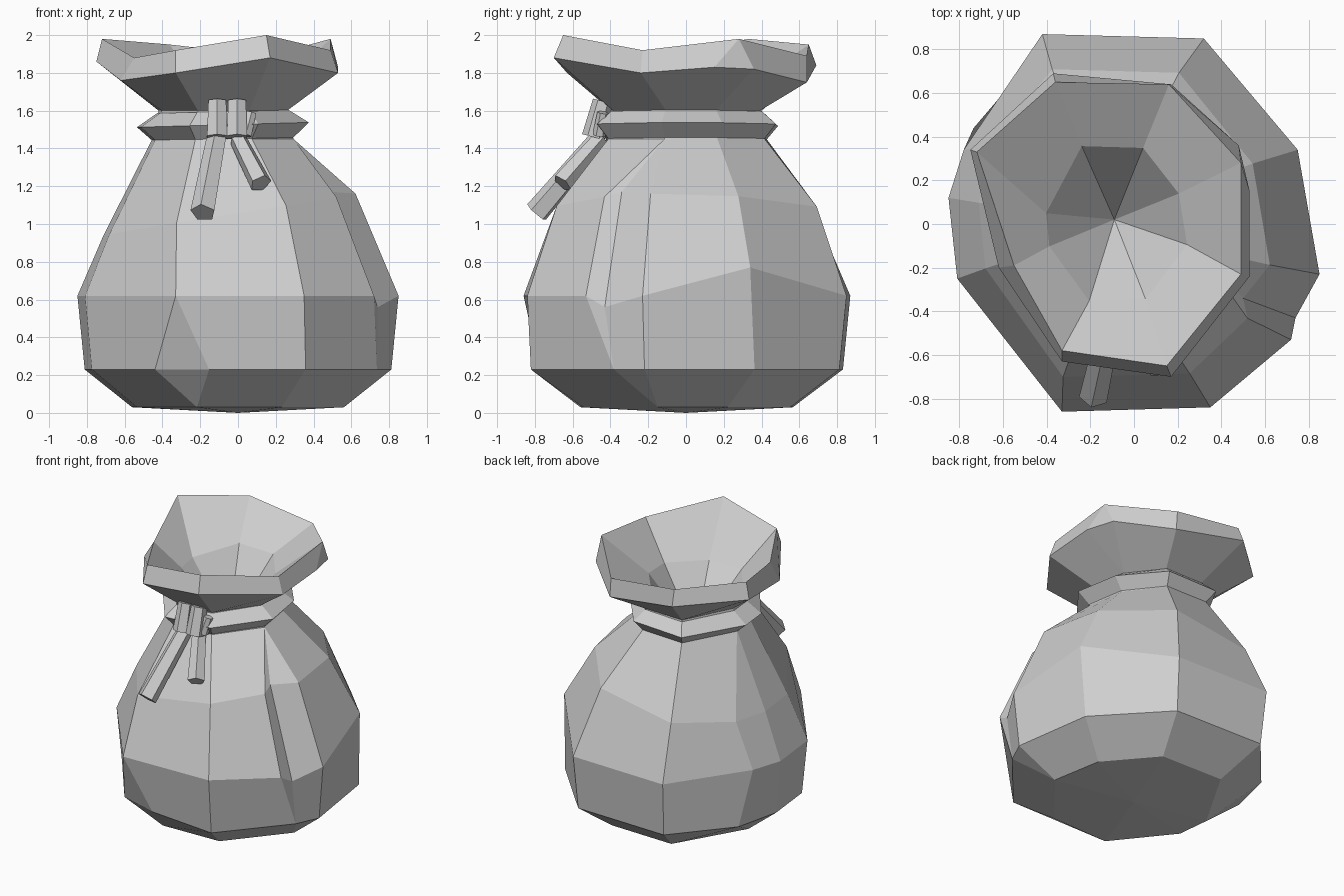
import bpy, bmesh
from mathutils import Vector

cube = bpy.data.objects.get("Cube")
if cube:
    bpy.data.objects.remove(cube)

grey = bpy.data.materials.new("plain_grey")
grey.use_nodes = True
tone = (0.62, 0.62, 0.62, 1)
grey.diffuse_color = tone
grey.node_tree.nodes["Principled BSDF"].inputs["Base Color"].default_value = tone


def finish(name, bm):
    bmesh.ops.remove_doubles(bm, verts=bm.verts, dist=0.002)
    bmesh.ops.recalc_face_normals(bm, faces=bm.faces)
    mesh = bpy.data.meshes.new(name)
    bm.to_mesh(mesh)
    bm.free()
    mesh.materials.append(grey)
    obj = bpy.data.objects.new(name, mesh)
    bpy.context.collection.objects.link(obj)
    return obj


def loft(name, rings, closed=False):
    """Skin a stack of rings; a closed stack joins its last ring to its first."""
    bm = bmesh.new()
    loops = [[bm.verts.new(p) for p in ring] for ring in rings]
    pairs = list(zip(loops, loops[1:]))
    if closed:
        pairs.append((loops[-1], loops[0]))
    for low, high in pairs:
        count = len(low)
        for i in range(count):
            j = (i + 1) % count
            bm.faces.new((low[i], low[j], high[j], high[i]))
    return finish(name, bm)


# Eight main corners of the sack, counterclockwise from the front right
corners = [(-.33, -.86), (.35, -.84), (.85, -.23), (.75, .34),
           (.32, .85), (-.42, .87), (-.85, .12), (-.81, -.25)]
# Extra columns: one corner splits low down, one at the rim, others form pleats
columns = [0, 0, 1, 2, 2, 2, 3, 3, 4, 5, 6, 6, 7]
PLEAT, GROOVE, FOLD, BACK_PLEAT = 3, 4, 7, 10
plain = [corners[i] for i in columns]
belly = list(plain)
belly[PLEAT], belly[GROOVE], belly[BACK_PLEAT] = (.72, -.53), (.74, -.43), (-.78, .34)
lower = list(belly)
lower[0], lower[1], lower[2] = (-.46, -.72), (-.16, -.81), (.375, -.86)
lower[PLEAT] = lower[GROOVE] = (.77, -.40)
lower[FOLD] = lower[FOLD - 1] = (.76, .38)
lower[BACK_PLEAT] = (-.77, .46)


def ring(outline, z, sx, sy, cx=0, tilt=0, pitch=0):
    return [Vector((x * sx + cx, y * sy, z + tilt * x + pitch * y)) for x, y in outline]


def point(x, y, z):
    return [Vector((x, y, z))] * len(columns)


# Flared mouth: lower and upper edge of the rim, with a fold on the left
rim_low = [(-.33, -.63, 1.80), (.17, -.70, 1.88), (.53, -.24, 1.80), (.53, .15, 1.83),
           (.17, .64, 1.75), (-.37, .69, 1.84), (-.75, .34, 1.86), (-.62, -.20, 1.76)]
rim_high = [(-.33, -.58, 1.92), (.15, -.65, 2.0), (.49, -.23, 1.92), (.49, .28, 1.98),
            (.16, .64, 1.89), (-.36, .65, 1.95), (-.72, .33, 1.98), (-.55, -.19, 1.88)]
rim_under = [Vector(rim_low[i]) for i in columns]
rim_under[FOLD] = Vector((.48, .36, 1.82))

neck_x = -.08
belly_ring = ring(belly, .62, 1, 1)
belly_ring[FOLD].z = belly_ring[FOLD - 1].z = .77
belly_ring[GROOVE].z = .56

shoulder_ring = ring(belly, 1.05, .785, .815, -.045, .13)
shoulder_ring[0].x = shoulder_ring[1].x = -.325
shoulder_ring[2].x = .255
shoulder_ring[GROOVE] = Vector((.50, -.34, 1.17))
shoulder_ring[BACK_PLEAT].y = .36

sack = loft("sack", [
    point(0, 0, 0),
    ring(plain, .03, .66, .65),
    ring(lower, .23, .955, .955),
    belly_ring,
    shoulder_ring,
    ring(plain, 1.45, .44, .49, neck_x),
    ring(plain, 1.60, .40, .46, neck_x),
    rim_under,
    [Vector(rim_high[i]) for i in columns],
    ring(plain, 1.71, .38, .41, neck_x, 0, .04),
    point(-.09, .02, 1.3)])

# Tie band round the neck, with a sharp ridge
band = loft("tie_band", [
    ring(corners, 1.45, .44, .49, neck_x, .01),
    ring(corners, 1.525, .535, .56, neck_x, .015),
    ring(corners, 1.595, .41, .47, neck_x, .01),
    ring(corners, 1.53, .36, .42, neck_x)], closed=True)


def strand(name, start, end, r1, r2, sides=6):
    """Faceted rod between two points."""
    start, end = Vector(start), Vector(end)
    axis = end - start
    bm = bmesh.new()
    bmesh.ops.create_cone(bm, cap_ends=True, segments=sides, radius1=r1,
                          radius2=r2, depth=axis.length)
    obj = finish(name, bm)
    obj.location = (start + end) / 2
    obj.rotation_euler = axis.to_track_quat('Z', 'Y').to_euler()
    return obj


# Knot loops
for side, x in (("right", -.11), ("left", -.005)):
    strand("knot_" + side, (x, -.49, 1.46), (x, -.44, 1.65), .062, .054)
strand("knot_end", (.04, -.46, 1.47), (.07, -.44, 1.59), .035, .03)

# Hanging cord ends
strand("long_cord", (-.11, -.45, 1.46), (-.185, -.79, 1.06), .055, .068, 5)
strand("short_cord", (0, -.45, 1.45), (.12, -.655, 1.215), .048, .06, 5)
